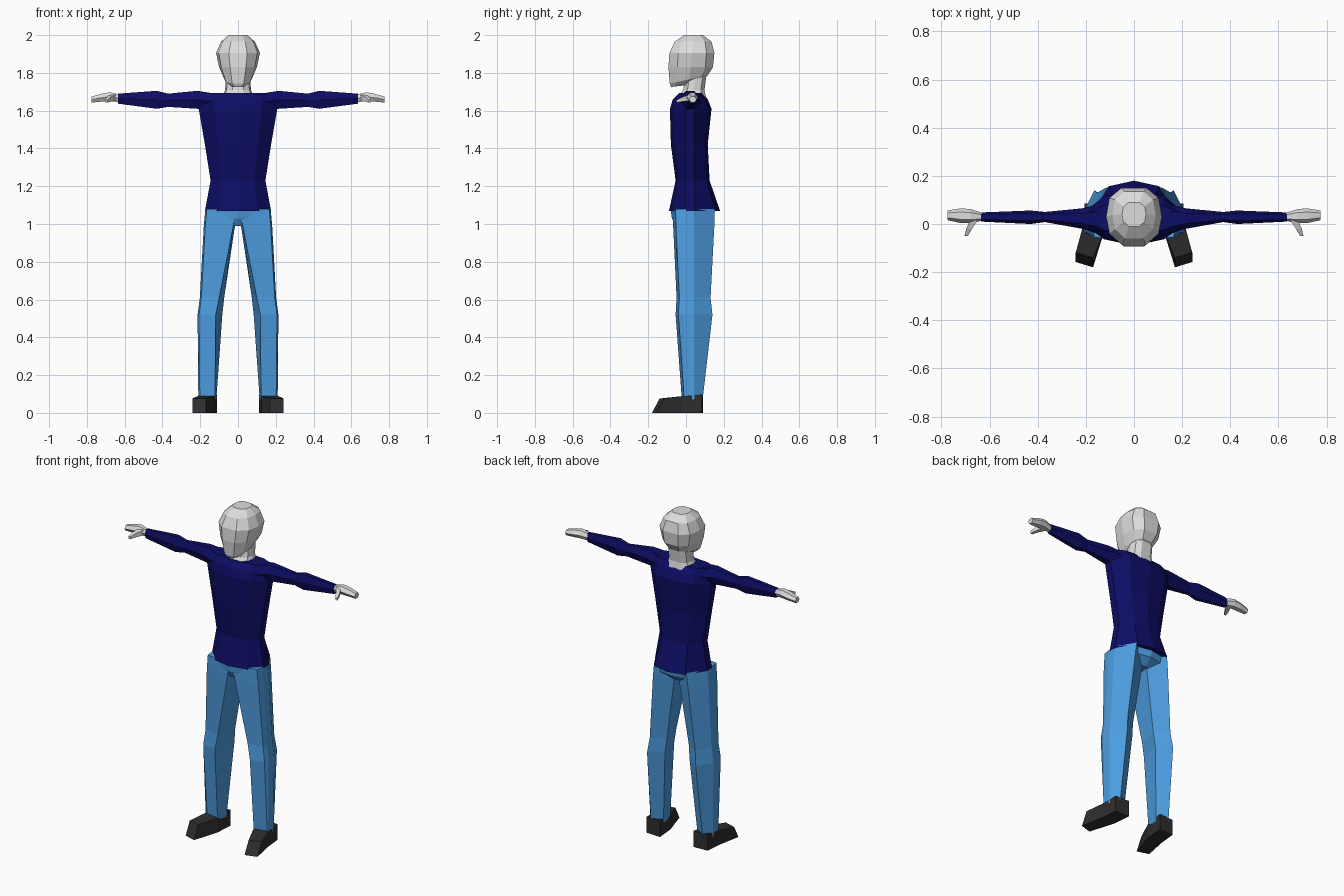
import bpy, bmesh
from mathutils import Vector

cube = bpy.data.objects.get("Cube")
if cube:
    bpy.data.objects.remove(cube, do_unlink=True)


def material(name, rgb):
    m = bpy.data.materials.new(name)
    m.use_nodes = True
    m.diffuse_color = (*rgb, 1)
    m.node_tree.nodes["Principled BSDF"].inputs["Base Color"].default_value = (*rgb, 1)
    return m


PALE = material("pale grey", (0.72, 0.72, 0.72))
NAVY = material("navy cloth", (0.004, 0.004, 0.13))
DENIM = material("light blue cloth", (0.075, 0.34, 0.75))
BLACK = material("black leather", (0.027, 0.027, 0.027))


def loft(name, rings, mat, mirror=False):
    """Skin a row of equal point rings, cap both ends, optionally mirror in x."""
    bm = bmesh.new()
    rows = [[bm.verts.new(p) for p in ring] for ring in rings]
    n = len(rows[0])
    for a, b in zip(rows, rows[1:]):
        for i in range(n):
            j = (i + 1) % n
            bm.faces.new((a[i], a[j], b[j], b[i]))
    bm.faces.new(rows[0])
    bm.faces.new(rows[-1])
    bmesh.ops.recalc_face_normals(bm, faces=bm.faces)
    mesh = bpy.data.meshes.new(name)
    bm.to_mesh(mesh)
    bm.free()
    mesh.materials.append(mat)
    ob = bpy.data.objects.new(name, mesh)
    bpy.context.collection.objects.link(ob)
    if mirror:
        ob.modifiers.new("Mirror", "MIRROR").use_mirror_merge = False
    return ob


def symmetric(half):
    """Complete a front-to-back half outline with its mirror image."""
    return half + [(-x, y, z) for x, y, z in reversed(half) if x > 0.001]


def body_ring(z, w, front, back, mid=0.6):
    return symmetric([(0, front, z), (w * mid, front * 0.75, z), (w, 0, z),
                      (w, 0.045, z), (w * mid, back * 0.87, z), (0, back, z)])


def head_ring(z, w, front, back, tilt=0.0):
    c, r = (front + back) / 2, (back - front) / 2
    outline = [(0.42, -1), (0.88, -0.6), (1, 0), (0.88, 0.65), (0.45, 1)]
    return symmetric([(w * x, c + r * y, z + tilt * r * y) for x, y in outline])


def arm_ring(x, y0, y1, z0, z1):
    """Six-sided section across the arm, creased at front and back."""
    c, q, m = (y0 + y1) / 2, (y1 - y0) / 4, (z0 + z1) / 2
    return [(x, y0, m), (x, c - q, z1), (x, c + q, z1),
            (x, y1, m), (x, c + q, z0), (x, c - q, z0)]


# Shirt body
loft("shirt", [body_ring(*r) for r in (
    (1.07, 0.175, -0.09, 0.18), (1.23, 0.145, -0.055, 0.125),
    (1.42, 0.175, -0.08, 0.115), (1.61, 0.208, -0.085, 0.135),
    (1.66, 0.208, -0.07, 0.115), (1.693, 0.2, -0.035, 0.09))], NAVY)

# Sleeves
loft("sleeves", [arm_ring(*r) for r in (
    (0.12, -0.05, 0.09, 1.60, 1.69), (0.215, -0.02, 0.065, 1.61, 1.705),
    (0.37, 0.008, 0.05, 1.62, 1.69), (0.43, 0, 0.056, 1.61, 1.705),
    (0.635, 0.01, 0.048, 1.637, 1.69))], NAVY, True)

# Hands and thumbs
loft("hands", [arm_ring(*r) for r in (
    (0.625, 0.015, 0.045, 1.645, 1.685), (0.68, 0.003, 0.062, 1.65, 1.697),
    (0.72, 0.004, 0.065, 1.648, 1.69), (0.775, 0.016, 0.056, 1.643, 1.675))], PALE, True)


def thumb_ring(x, y, z, r):
    return [(x + dx * r, y, z + dz * r) for dx, dz in ((-1, -1), (1, -1), (1, 1), (-1, 1))]


loft("thumbs", [thumb_ring(0.66, 0.025, 1.67, 0.017), thumb_ring(0.685, -0.02, 1.66, 0.012),
                thumb_ring(0.697, -0.05, 1.65, 0.007)], PALE, True)

# Neck
loft("neck", [head_ring(1.67, 0.085, -0.045, 0.105), head_ring(1.71, 0.068, -0.015, 0.098),
              head_ring(1.80, 0.065, 0, 0.11)], PALE)

# Head
loft("head", [head_ring(*r) for r in (
    (1.732, 0.04, -0.078, 0.03, 0.12), (1.765, 0.072, -0.086, 0.115, 0.22),
    (1.83, 0.1, -0.093, 0.143), (1.905, 0.116, -0.088, 0.15),
    (1.965, 0.09, -0.06, 0.135), (2.0, 0.05, -0.01, 0.09))], PALE)

# Trouser seat
loft("trouser_seat", [body_ring(*r) for r in (
    (0.99, 0.08, -0.055, 0.1), (1.03, 0.168, -0.075, 0.145),
    (1.08, 0.172, -0.082, 0.155))], DENIM)


def leg_ring(z, inner, front_in, outer, front, back):
    mid = inner + 0.62 * (outer - inner)
    return [(front_in, front, z), (outer - 0.008, front + 0.015, z), (outer, -0.01, z),
            (outer, 0.042, z), (mid, back, z), (inner, back * 0.6, z)]


# Trouser legs, bent slightly at the knee
loft("trouser_legs", [leg_ring(*r) for r in (
    (0.07, 0.115, 0.122, 0.21, -0.022, 0.088), (0.52, 0.083, 0.118, 0.214, -0.055, 0.14),
    (0.61, 0.073, 0.1, 0.202, -0.05, 0.13), (0.99, 0.016, 0.025, 0.181, -0.068, 0.15),
    (1.08, 0.005, 0.01, 0.173, -0.07, 0.152))], DENIM, True)


# Shoes, toes turned outward
def shoe_ring(inner, outer, lift):
    return [(*inner, 0), (*outer, 0), (*outer[:1], outer[1] + lift[0], lift[1]),
            (*inner[:1], inner[1] + lift[0], lift[1])]


loft("shoes", [shoe_ring((0.112, 0.09), (0.205, 0.085), (0, 0.097)),
               shoe_ring((0.122, -0.025), (0.215, -0.02), (0, 0.088)),
               shoe_ring((0.17, -0.18), (0.242, -0.158), (0.04, 0.076))], BLACK, True)
